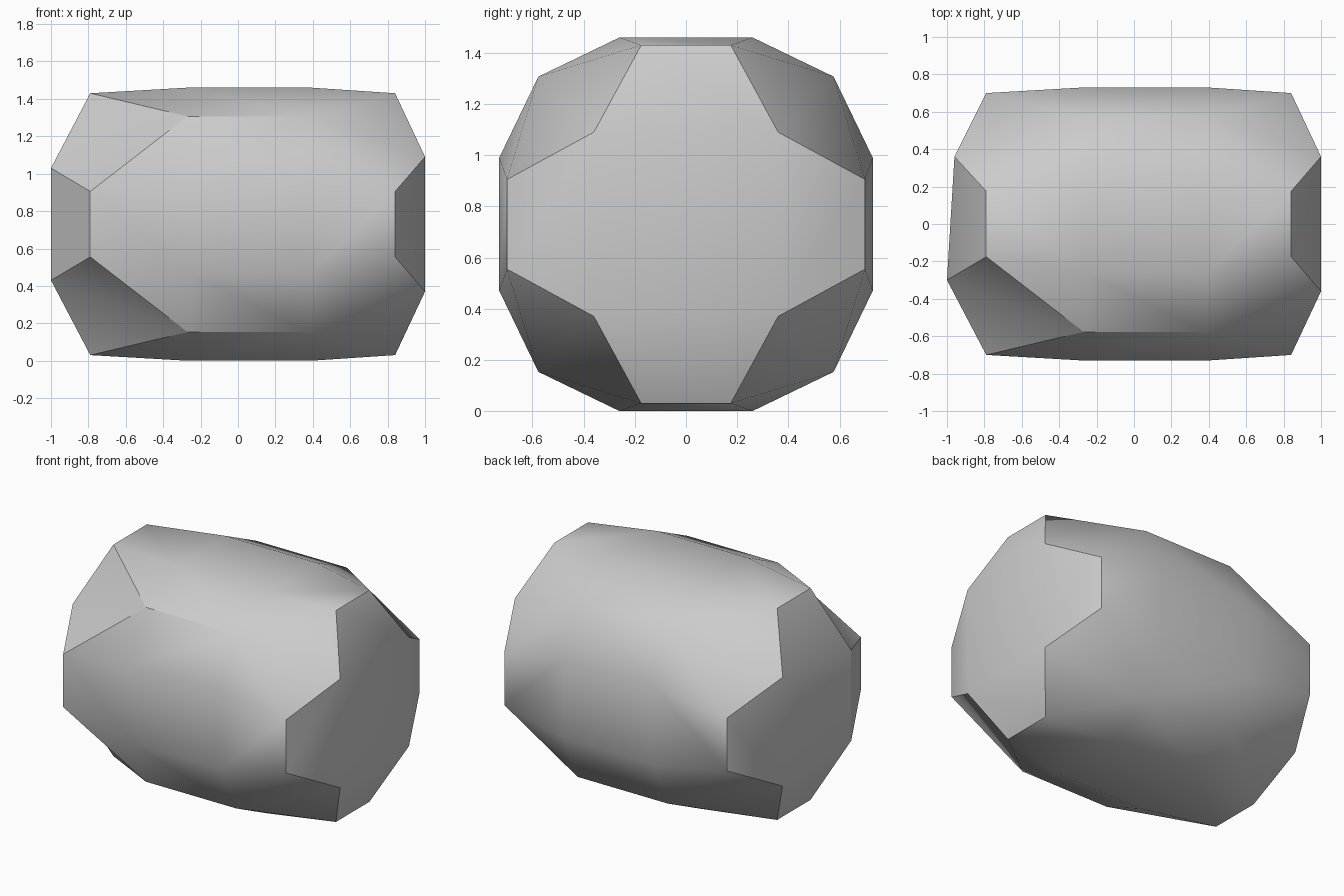
import bpy, bmesh, math
from mathutils import Matrix, Vector

cube = bpy.data.objects.get("Cube")
if cube:
    bpy.data.objects.remove(cube, do_unlink=True)

# Plain grey stone
grey = bpy.data.materials.new("stone grey")
grey.use_nodes = True
grey.diffuse_color = (0.6, 0.6, 0.6, 1)
grey.node_tree.nodes["Principled BSDF"].inputs["Base Color"].default_value = (0.6, 0.6, 0.6, 1)

# Lengthwise stations for each end: belt ring, rim ring
BELT = {-1: -0.27, 1: 0.39}
RIM = {-1: -0.79, 1: 0.84}
bm = bmesh.new()


def face(*points):
    bm.faces.new([bm.verts.new(p) for p in points])


def cap_corner(end, y, z):
    """Corner of the end cap; the front right corners are pulled in and out."""
    x, r = 1.0, 0.36
    if end < 0:
        x, r = (-1.0, 0.30) if y < 0 else (-0.96, 0.36)
    return Vector((x, math.copysign(r, y), math.copysign(r, z)))


# Four matching sides around the long axis
for turn in range(4):
    rot = Matrix.Rotation(turn * math.pi / 2, 3, 'X')

    def at(x, across, out):
        return rot @ Vector((x, across, out))

    def belt(end, side):
        return at(BELT[end], 0.26 * side, 0.73)

    def corner(end, side):
        return at(BELT[end], 0.577 * side, 0.577)

    def rim(end, side):
        return at(RIM[end], 0.175 * side, 0.70)

    def cap(end, side):
        p = at(0, side, 1)
        return cap_corner(end, p.y, p.z)

    # Flat middle panel
    face(belt(-1, -1), belt(1, -1), belt(1, 1), belt(-1, 1))
    for side in (-1, 1):
        # Sloped strip down to the long corner edge
        face(belt(-1, side), belt(1, side), corner(1, side), corner(-1, side))
    for end in (-1, 1):
        # Panel tapering to the rim, then the bevel to the end cap
        face(belt(end, -1), belt(end, 1), rim(end, 1), rim(end, -1))
        face(rim(end, -1), rim(end, 1), cap(end, 1), cap(end, -1))
        for side in (-1, 1):
            face(belt(end, side), corner(end, side), rim(end, side))
            # Half of the chipped corner facet
            face(rim(end, side), corner(end, side), cap(end, side))

# End caps
for end in (-1, 1):
    face(*[cap_corner(end, y, z) for y, z in ((-1, -1), (1, -1), (1, 1), (-1, 1))])

bmesh.ops.remove_doubles(bm, verts=bm.verts[:], dist=0.001)
bmesh.ops.recalc_face_normals(bm, faces=bm.faces[:])
bmesh.ops.translate(bm, verts=bm.verts[:], vec=(0, 0, 0.73))

mesh = bpy.data.meshes.new("faceted_stone")
bm.to_mesh(mesh)
bm.free()
mesh.materials.append(grey)
stone = bpy.data.objects.new("faceted_stone", mesh)
bpy.context.collection.objects.link(stone)

# Soft shading that keeps the hard facet edges
bpy.ops.object.select_all(action='DESELECT')
stone.select_set(True)
bpy.context.view_layer.objects.active = stone
bpy.ops.object.shade_smooth_by_angle(angle=math.radians(30))
